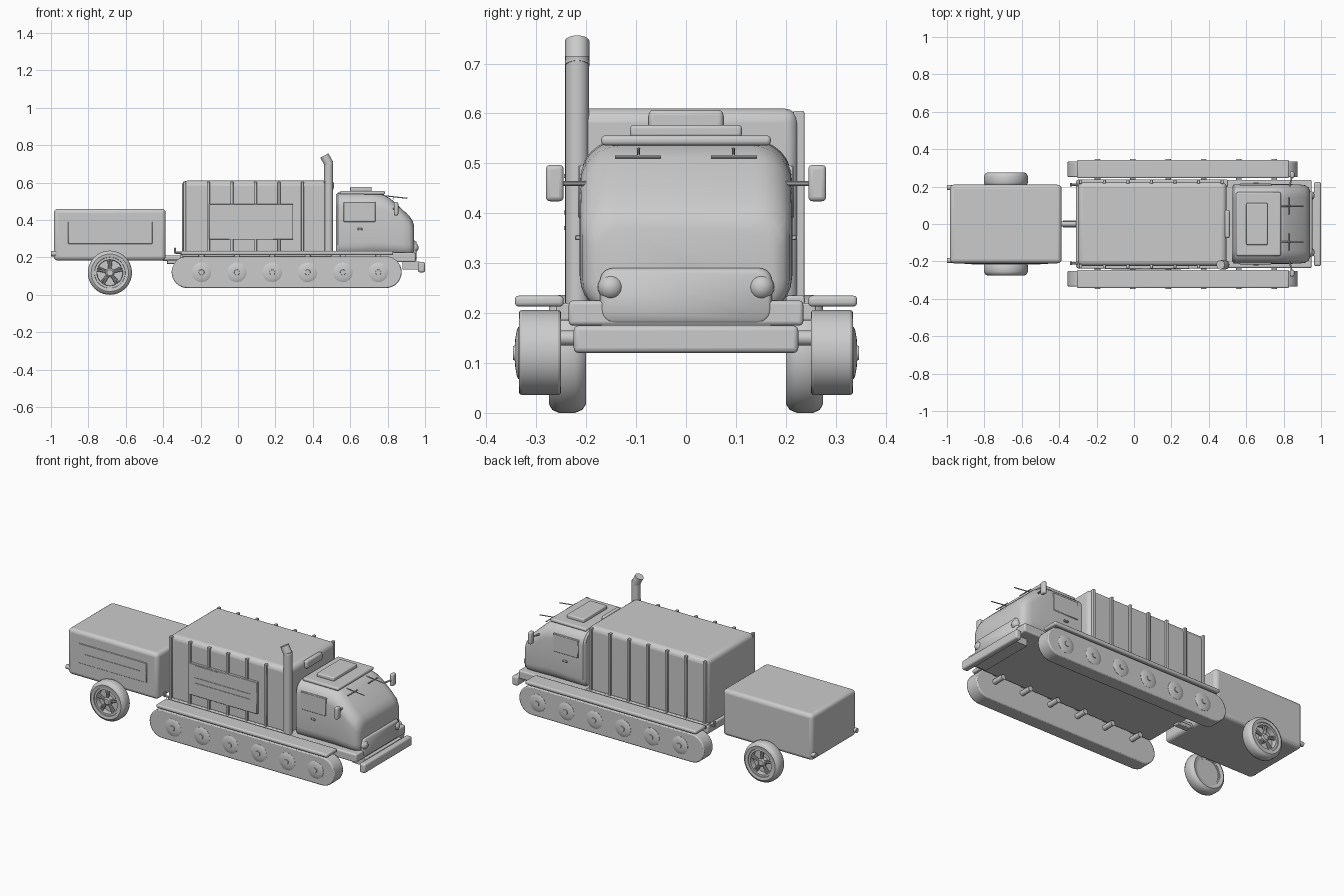
import bpy, bmesh, math
from mathutils import Vector, Matrix


def finish(name, bm, angle=35, bevel=0, seg=3):
    bmesh.ops.recalc_face_normals(bm, faces=bm.faces)
    me = bpy.data.meshes.new(name)
    bm.to_mesh(me)
    bm.free()
    ob = bpy.data.objects.new(name, me)
    bpy.context.collection.objects.link(ob)
    if bevel:
        m = ob.modifiers.new("bevel", 'BEVEL')
        m.width, m.segments, m.limit_method = bevel, seg, 'ANGLE'
        m.angle_limit = math.radians(40)
    bpy.ops.object.select_all(action='DESELECT')
    ob.select_set(True)
    bpy.context.view_layer.objects.active = ob
    bpy.ops.object.shade_smooth_by_angle(angle=math.radians(angle))
    return ob


def box(name, x, y, z, bevel=0, seg=3):
    """Box from (min, max) ranges."""
    bm = bmesh.new()
    bmesh.ops.create_cube(bm, size=1)
    for v in bm.verts:
        v.co = [(r[0] + r[1]) / 2 + c * abs(r[1] - r[0]) for r, c in zip((x, y, z), v.co)]
    return finish(name, bm, 35, bevel, seg)


def rod(name, a, b, r, n=16):
    a, b = Vector(a), Vector(b)
    bm = bmesh.new()
    rot = (b - a).to_track_quat('Z', 'Y').to_matrix().to_4x4()
    bmesh.ops.create_cone(bm, cap_ends=True, segments=n, radius1=r, radius2=r,
                          depth=(b - a).length, matrix=Matrix.Translation((a + b) / 2) @ rot)
    return finish(name, bm)


def loft(name, rings, closed=False, **kw):
    """Skin a list of equal-length point rings, capping both ends unless closed."""
    bm = bmesh.new()
    rs = [[bm.verts.new(p) for p in ring] for ring in rings]
    n = len(rs[0])
    for a, b in zip(rs, rs[1:] + rs[:1] if closed else rs[1:]):
        for i in range(n):
            bm.faces.new((a[i], a[(i + 1) % n], b[(i + 1) % n], b[i]))
    if not closed:
        bm.faces.new(rs[0])
        bm.faces.new(rs[-1])
    return finish(name, bm, **kw)


def lathe(name, cx, cz, prof, n=32, closed=False):
    """Revolve (radius, y) points around a y axis."""
    rings = [[(cx + r * math.cos(2 * math.pi * i / n), y, cz + r * math.sin(2 * math.pi * i / n))
              for i in range(n)] for r, y in prof]
    return loft(name, rings, closed)


def round_rect(x, w, z0, z1, r, k=6):
    pts = []
    for q, (sy, top) in enumerate(((1, 1), (-1, 1), (-1, 0), (1, 0))):
        cy, cz = sy * (w - r), (z1 - r if top else z0 + r)
        for i in range(k + 1):
            a = math.pi / 2 * (q + i / k)
            pts.append((x, cy + r * math.cos(a), cz + r * math.sin(a)))
    return pts


# Chassis, cargo body and cab
box("chassis", (-0.31, 0.95), (-0.235, 0.235), (0.175, 0.225), 0.008)
box("cargo_body", (-0.3, 0.495), (-0.225, 0.225), (0.21, 0.61), 0.028, 4)
box("body_front_vent", (0.485, 0.512), (-0.075, 0.075), (0.56, 0.607), 0.01)
cab = [(0.525, 0.2, 0.2, 0.535, 0.06), (0.535, 0.212, 0.2, 0.546, 0.075),
       (0.72, 0.213, 0.2, 0.545, 0.08), (0.78, 0.213, 0.2, 0.535, 0.08),
       (0.82, 0.213, 0.2, 0.51, 0.075), (0.88, 0.212, 0.2, 0.455, 0.07),
       (0.915, 0.207, 0.2, 0.422, 0.065), (0.934, 0.195, 0.205, 0.395, 0.06),
       (0.941, 0.175, 0.215, 0.37, 0.05)]
loft("cab", [round_rect(*c) for c in cab], angle=40)
loft("nose_grille", [round_rect(x, w, z0, z1, 0.025) for x, w, z0, z1 in
                     ((0.9, 0.172, 0.178, 0.29), (0.945, 0.172, 0.178, 0.29),
                      (0.954, 0.165, 0.185, 0.283))], angle=50)
box("bumper", (0.962, 1.0), (-0.225, 0.225), (0.12, 0.175), 0.01)
box("bumper_mount", (0.88, 0.97), (-0.17, 0.17), (0.135, 0.178))

# Roof rack
box("roof_rack", (0.545, 0.785), (-0.17, 0.17), (0.536, 0.556), 0.008)
box("roof_hatch", (0.6, 0.715), (-0.112, 0.112), (0.552, 0.577), 0.007)

# Exhaust stack with slanted tip
rod("exhaust_stack", (0.485, -0.218, 0.21), (0.485, -0.218, 0.715), 0.024, 24)
rod("exhaust_tip", (0.488, -0.218, 0.695), (0.462, -0.218, 0.745), 0.0245, 24)

for s in (-1, 1):
    # Body ribs
    for i in range(7):
        x = -0.285 + 0.126 * i
        box("body_rib", (x - 0.008, x + 0.008), (s * 0.215, s * 0.237), (0.215, 0.605), 0.003, 2)
    box("body_sill", (-0.3, 0.5), (s * 0.2, s * 0.238), (0.205, 0.235), 0.005)

    # Tracks and road wheels
    ring = []
    for cx, a0 in ((0.79, -90), (-0.27, 90)):
        for i in range(17):
            a = math.radians(a0 + 180 * i / 16)
            ring.append((cx + 0.085 * math.cos(a), 0.121 + 0.085 * math.sin(a)))
    loft("track", [[(x, s * y, z) for x, z in ring] for y in (0.25, 0.335)], bevel=0.006, seg=2)
    for i in range(6):
        x = -0.195 + 0.189 * i
        lathe("road_wheel", x, 0.12, [(0.052, s * 0.32), (0.052, s * 0.336), (0.046, s * 0.339),
                                      (0.03, s * 0.342), (0.015, s * 0.343), (0.014, s * 0.347)])
        rod("track_axle", (x, s * 0.18, 0.15), (x, s * 0.255, 0.15), 0.015)
        box("track_bracket", (x - 0.015, x + 0.015), (s * 0.225, s * 0.26), (0.185, 0.22), 0.004)
    box("track_fender", (-0.305, 0.83), (s * 0.245, s * 0.343), (0.213, 0.235), 0.008)

    # Headlights, mirrors and wipers
    bm = bmesh.new()
    bmesh.ops.create_uvsphere(bm, u_segments=24, v_segments=12, radius=0.026,
                              matrix=Matrix.Translation((0.94, s * 0.151, 0.252)))
    finish("headlight", bm, 60)
    rod("mirror_arm", (0.83, s * 0.195, 0.46), (0.845, s * 0.255, 0.46), 0.005, 10)
    box("mirror", (0.833, 0.857), (s * 0.245, s * 0.281), (0.424, 0.497), 0.009)
    rod("wiper_arm", (0.78, s * 0.095, 0.53), (0.905, s * 0.095, 0.516), 0.003, 8)
    rod("wiper_blade", (0.83, s * 0.05, 0.513), (0.83, s * 0.142, 0.513), 0.003, 8)

    # Cab doors with windows
    box("door_window", (0.565, 0.735), (s * 0.2, s * 0.216), (0.39, 0.497), 0.003, 1)
    box("door_handle", (0.638, 0.665), (s * 0.2, s * 0.222), (0.346, 0.356), 0.002, 1)

    # Rear lamps
    box("body_rear_lamp", (-0.342, -0.332), (s * 0.2, s * 0.22), (0.22, 0.252), 0.003)
    rod("rear_lamp_stem", (-0.335, s * 0.21, 0.225), (-0.29, s * 0.21, 0.225), 0.006, 10)
    rod("trailer_lamp", (-1.0, s * 0.195, 0.22), (-0.97, s * 0.195, 0.22), 0.014)

    # Trailer wheel: tyre, rim, spokes and hub
    wx, wz = -0.685, 0.118
    tyre = [(0.08, 0.205), (0.1, 0.2), (0.112, 0.208), (0.118, 0.222), (0.118, 0.255),
            (0.112, 0.268), (0.1, 0.275), (0.083, 0.272), (0.08, 0.262)]
    lathe("trailer_tyre", wx, wz, [(r, s * y) for r, y in tyre], 40, True)
    rim = [(0.082, 0.207), (0.082, 0.268), (0.07, 0.268), (0.068, 0.255), (0.072, 0.207)]
    lathe("trailer_rim", wx, wz, [(r, s * y) for r, y in rim], 40, True)
    lathe("trailer_wheel_back", wx, wz, [(0.078, s * 0.21), (0.078, s * 0.235)])
    lathe("trailer_hub", wx, wz, [(0.024, s * 0.23), (0.024, s * 0.262), (0.016, s * 0.268)], 20)
    for i in range(5):
        a = math.radians(90 + 72 * i)
        for off in (-0.11, 0.11):
            p0 = (wx + 0.012 * math.cos(a + off), s * 0.258, wz + 0.012 * math.sin(a + off))
            p1 = (wx + 0.076 * math.cos(a + off), s * 0.258, wz + 0.076 * math.sin(a + off))
            rod("trailer_spoke", p0, p1, 0.006, 8)

# Side panels with raised strips (front side only)
box("body_side_panel", (-0.155, 0.295), (-0.241, -0.22), (0.295, 0.485), 0.002, 1)
for x0, x1, z in ((-0.12, 0.04, 0.475), (-0.12, 0.25, 0.402), (-0.12, 0.25, 0.37)):
    box("body_panel_strip", (x0, x1), (-0.244, -0.235), (z - 0.004, z + 0.004))
box("trailer_side_panel", (-0.908, -0.458), (-0.214, -0.2), (0.272, 0.39), 0.002, 1)
box("trailer_panel_strip", (-0.87, -0.5), (-0.217, -0.21), (0.326, 0.334))

# Trailer box and hitch
box("trailer_box", (-0.985, -0.387), (-0.21, 0.21), (0.183, 0.46), 0.022, 4)
rod("hitch_bar", (-0.4, 0, 0.195), (-0.28, 0, 0.195), 0.014)
box("tow_plate", (-0.38, -0.29), (-0.02, 0.02), (0.165, 0.185), 0.004)
